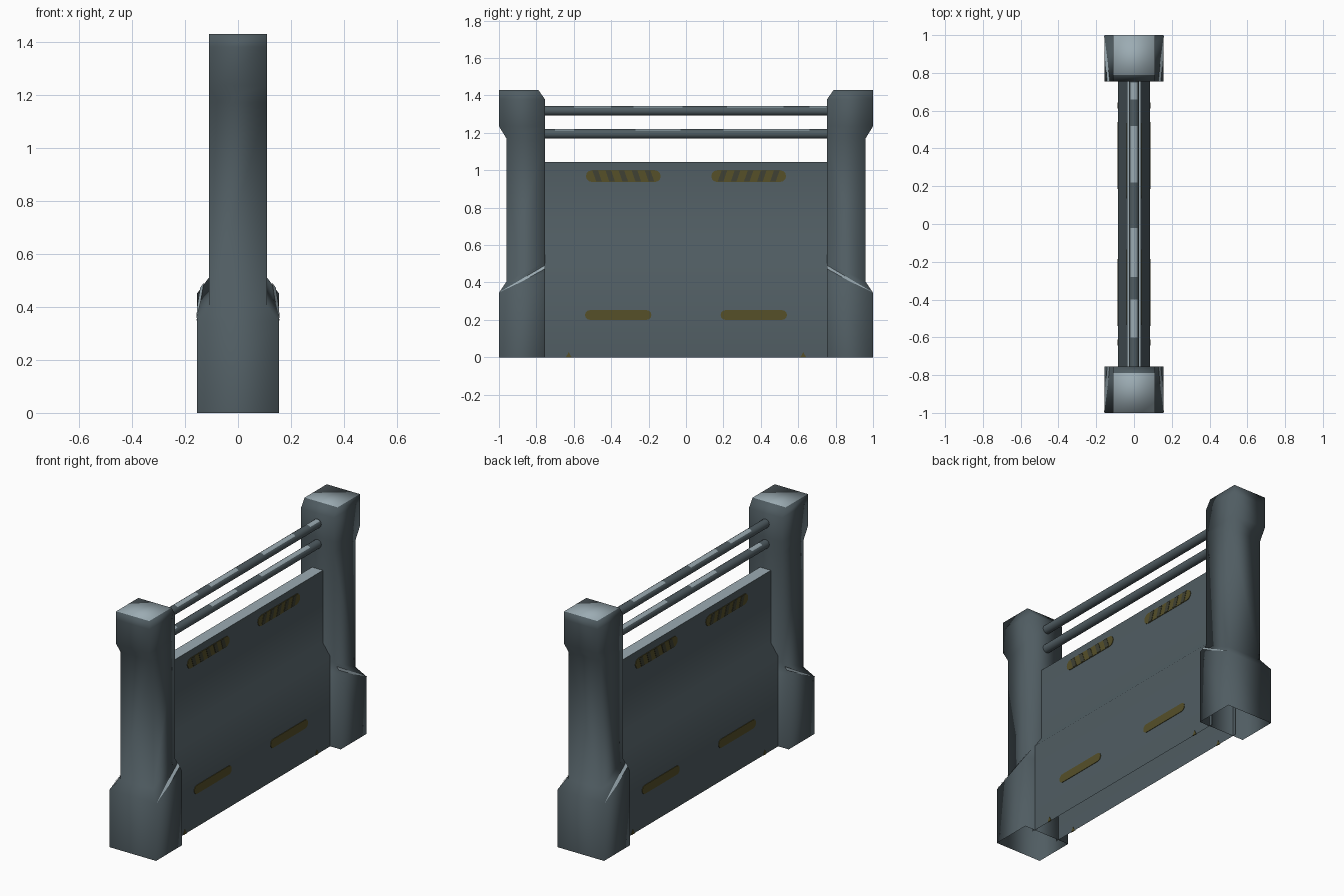
import bpy, bmesh, math

if "Cube" in bpy.data.objects:
    bpy.data.objects.remove(bpy.data.objects["Cube"])

def material(name, rgb):
    m = bpy.data.materials.new(name)
    m.diffuse_color = (*rgb, 1)
    m.use_nodes = True
    m.node_tree.nodes["Principled BSDF"].inputs["Base Color"].default_value = m.diffuse_color
    return m

STEEL = material("dark blue grey steel", (0.08, 0.108, 0.122))
LIGHT = material("worn light steel", (0.33, 0.41, 0.45))
YELLOW = material("dull yellow", (0.092, 0.08, 0.022))
DARK = material("dark stripe", (0.05, 0.052, 0.033))

def make(name, bm, mats, angle, recalc=True):
    if recalc:
        bmesh.ops.recalc_face_normals(bm, faces=bm.faces)
    me = bpy.data.meshes.new(name)
    bm.to_mesh(me)
    bm.free()
    for m in mats:
        me.materials.append(m)
    ob = bpy.data.objects.new(name, me)
    bpy.context.collection.objects.link(ob)
    bpy.ops.object.select_all(action='DESELECT')
    ob.select_set(True)
    bpy.context.view_layer.objects.active = ob
    if angle is None:
        bpy.ops.object.shade_smooth()
    else:
        bpy.ops.object.shade_smooth_by_angle(angle=math.radians(angle))
    return ob

def loft(bm, rings, closed=True):
    for a, b in zip(rings, rings[1:]):
        n = len(a)
        for i in range(n if closed else n - 1):
            bm.faces.new((a[i], a[(i + 1) % n], b[(i + 1) % n], b[i]))

def post(name, s):
    # half width, outer y, inner y, outer z, inner z
    sections = [(.155, 1, .755, 0, 0), (.155, 1, .755, .345, .45),
                (.11, .96, .755, .405, .51), (.11, .96, .755, 1.17, 1.17),
                (.11, 1, .755, 1.235, 1.235), (.11, 1, .755, 1.38, 1.38),
                (.11, 1, .79, 1.43, 1.43)]
    bm = bmesh.new()
    rings = [[bm.verts.new(p) for p in ((-w, s * yo, zo), (w, s * yo, zo),
                                        (w, s * yi, zi), (-w, s * yi, zi))]
             for w, yo, yi, zo, zi in sections]
    loft(bm, rings)
    bm.faces.new(rings[-1]).material_index = 1  # worn cap, hollow underneath
    make(name, bm, [STEEL, LIGHT], None)

def worn_edge(s, side):
    # thin light streak along the sloped shoulder of a post
    bm = bmesh.new()
    pts = []
    for u, t in ((0, 0), (.5, .1), (1, .35), (1, .65), (.5, .4)):
        outer = 1 - .04 * t
        y = outer + (.755 - outer) * u
        pts.append(bm.verts.new((side * (.155 - .045 * t + .003), s * y,
                                 .345 + .105 * u + .06 * t + .002)))
    f = bm.faces.new(pts)
    f.normal_update()
    if f.normal.x * side < 0:
        f.normal_flip()
    make("worn_shoulder", bm, [LIGHT], 30, recalc=False)

def plate(name, outline, x, side, thick, mat):
    # flat y/z outline lying on one side of the panel
    bm = bmesh.new()
    rings = [[bm.verts.new((side * px, y, z)) for y, z in outline]
             for px in (x - .002, x + thick)]
    loft(bm, rings)
    for r in rings:
        bm.faces.new(r)
    make(name, bm, [mat], 30)

def pill(y0, y1, z0, z1):
    r, c = (z1 - z0) / 2, (z0 + z1) / 2
    pts = []
    for cy, start in ((y1 - r, -90), (y0 + r, 90)):
        for k in range(7):
            a = math.radians(start + 30 * k)
            pts.append((cy + r * math.cos(a), c + r * math.sin(a)))
    return pts

# Posts
for name, s in (("left_post", -1), ("right_post", 1)):
    post(name, s)
    for side in (-1, 1):
        worn_edge(s, side)

# Panel with thicker lower half, open underneath, worn on its top edge
half = [(.085, 0), (.085, .54), (.036, .61), (.036, 1.045)]
profile = half + [(-x, z) for x, z in reversed(half)]
bm = bmesh.new()
loft(bm, [[bm.verts.new((x, y, z)) for x, z in profile] for y in (-.775, .775)], closed=False)
for f in bm.faces:
    if f.calc_center_median().z > 1.04:
        f.material_index = 1
make("barrier_panel", bm, [STEEL, LIGHT], 50)

# Two round rails with worn patches on top
def rail(name, z, worn):
    bm = bmesh.new()
    cuts = sorted([-.80, .80] + [y for w in worn for y in w])
    loft(bm, [[bm.verts.new((.026 * math.cos(i * math.pi / 8), y,
                             z + .026 * math.sin(i * math.pi / 8)))
               for i in range(16)] for y in cuts])
    for f in bm.faces:
        c = f.calc_center_median()
        if c.z > z + .02 and any(a < c.y < b for a, b in worn):
            f.material_index = 1
    make(name, bm, [STEEL, LIGHT], 50)

rail("upper_rail", 1.318, [(-.6, -.4), (-.28, -.02), (.22, .52), (.66, .75)])
rail("lower_rail", 1.195, [(-.7, -.6), (-.27, -.03), (.2, .66)])

# Warning markings on both sides
for side in (-1, 1):
    for s in (-1, 1):
        a, b = sorted((s * .135, s * .535))
        plate("upper_marking", pill(a, b, .937, 1.0), .036, side, .003, YELLOW)
        for k in range(5):
            y = .19 + k * .07
            outline = [(y - .02, .94), (y + .01, .94), (y + .03, .998), (y, .998)]
            plate("marking_stripe", [(s * p, z) for p, z in outline], .036, side, .005, DARK)
        a, b = sorted((s * .185, s * .54))
        plate("lower_marking", pill(a, b, .2, .252), .085, side, .003, YELLOW)
        c = s * .627
        plate("floor_mark", [(c - .015, 0), (c + .015, 0), (c, .028)], .085, side, .003, YELLOW)
